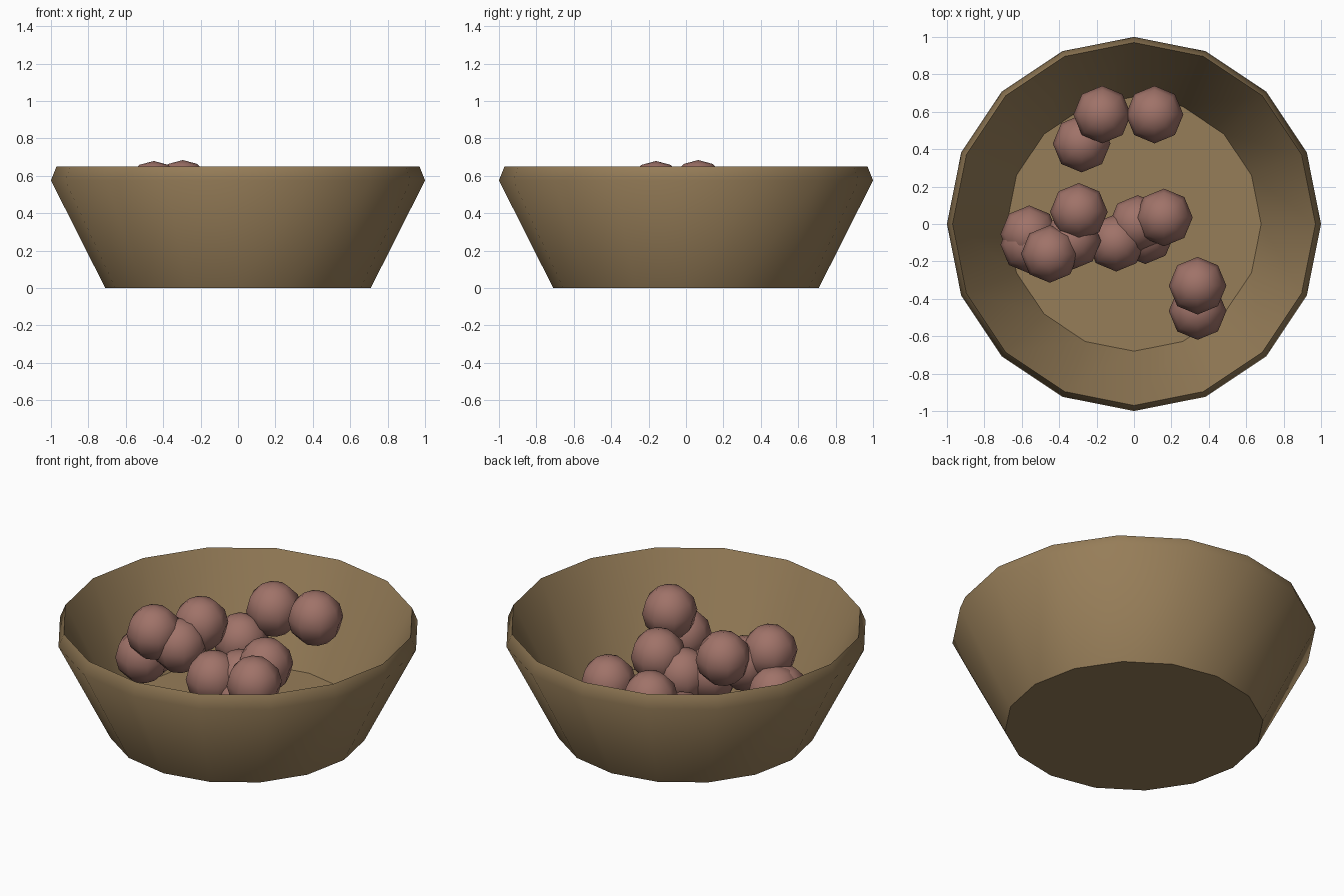
import bpy, bmesh, math

if "Cube" in bpy.data.objects:
    bpy.data.objects.remove(bpy.data.objects["Cube"])


def material(name, colour):
    m = bpy.data.materials.new(name)
    m.diffuse_color = (*colour, 1.0)
    m.use_nodes = True
    m.node_tree.nodes["Principled BSDF"].inputs["Base Color"].default_value = m.diffuse_color
    return m


def add_object(name, bm, mat, angle):
    mesh = bpy.data.meshes.new(name)
    bmesh.ops.recalc_face_normals(bm, faces=bm.faces)
    bm.to_mesh(mesh)
    bm.free()
    mesh.materials.append(mat)
    ob = bpy.data.objects.new(name, mesh)
    bpy.context.collection.objects.link(ob)
    bpy.ops.object.select_all(action='DESELECT')
    ob.select_set(True)
    bpy.context.view_layer.objects.active = ob
    bpy.ops.object.shade_smooth_by_angle(angle=math.radians(angle))
    return ob


wood = material("brown_wood", (0.305, 0.205, 0.098))
nut = material("reddish_brown", (0.35, 0.17, 0.14))

# Bowl: lathe profile (radius, height) from outer base over the rim to the inner floor
SIDES = 16
profile = [(0.71, 0.0), (1.0, 0.575), (0.97, 0.65), (0.68, 0.075)]
bm = bmesh.new()
rings = []
for r, z in profile:
    rings.append([bm.verts.new((r * math.cos(2 * math.pi * i / SIDES),
                                r * math.sin(2 * math.pi * i / SIDES), z))
                  for i in range(SIDES)])
for a, b in zip(rings, rings[1:]):
    for i in range(SIDES):
        j = (i + 1) % SIDES
        bm.faces.new((a[i], a[j], b[j], b[i]))
bm.faces.new(rings[0][::-1])
bm.faces.new(rings[-1])
add_object("bowl", bm, wood, 55)

# Balls heaped inside the bowl
centres = [
    (-0.45, -0.16, 0.525), (-0.295, 0.065, 0.53), (-0.33, -0.09, 0.45),
    (-0.56, -0.11, 0.335), (-0.56, -0.055, 0.345),
    (-0.28, 0.43, 0.295), (-0.17, 0.585, 0.455), (0.11, 0.585, 0.475),
    (-0.095, -0.10, 0.32), (0.02, 0.0, 0.32), (0.16, 0.035, 0.415),
    (0.06, -0.06, 0.22), (0.34, -0.33, 0.49), (0.34, -0.465, 0.30),
]
for n, c in enumerate(centres, 1):
    bm = bmesh.new()
    bmesh.ops.create_uvsphere(bm, u_segments=8, v_segments=6, radius=0.154)
    ob = add_object(f"ball_{n}", bm, nut, 180)
    ob.location = c
